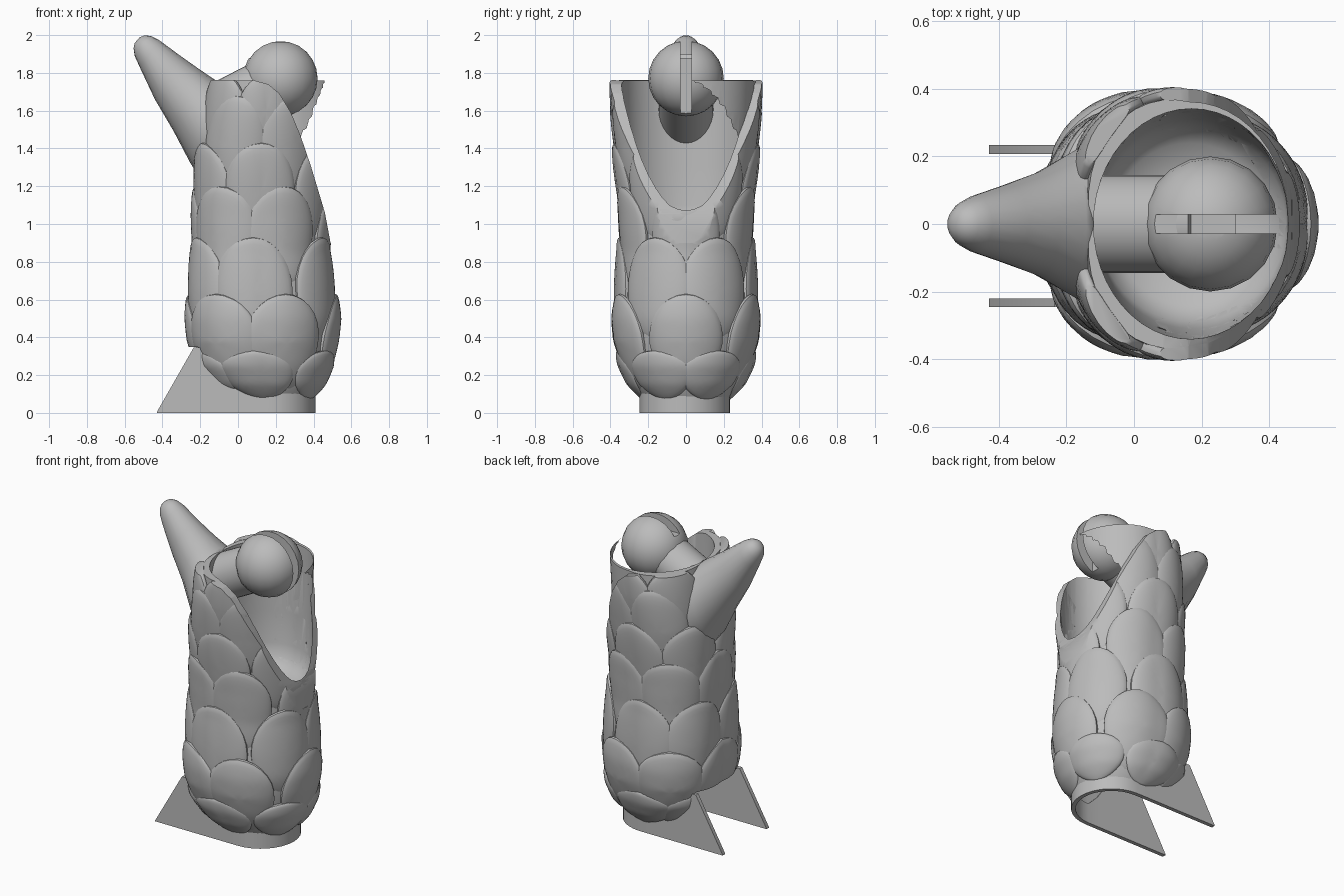
import bpy, bmesh, math
from mathutils import Vector

old = bpy.data.objects.get("Cube")
if old:
    bpy.data.objects.remove(old, do_unlink=True)

grey = bpy.data.materials.new("plain_grey")
grey.use_nodes = True
grey.diffuse_color = (0.5, 0.5, 0.5, 1)
grey.node_tree.nodes["Principled BSDF"].inputs["Base Color"].default_value = (0.5, 0.5, 0.5, 1)


def make(name, bm):
    bmesh.ops.recalc_face_normals(bm, faces=bm.faces)
    me = bpy.data.meshes.new(name)
    bm.to_mesh(me)
    bm.free()
    ob = bpy.data.objects.new(name, me)
    bpy.context.collection.objects.link(ob)
    me.materials.append(grey)
    return ob


def finish(ob, cutters=(), angle=40):
    """Apply cuts, then shade smooth with sharp edges kept."""
    bpy.ops.object.select_all(action='DESELECT')
    bpy.context.view_layer.objects.active = ob
    ob.select_set(True)
    for c in cutters:
        mod = ob.modifiers.new("cut", 'BOOLEAN')
        mod.operation, mod.solver, mod.object = 'DIFFERENCE', 'EXACT', c
        bpy.ops.object.modifier_apply(modifier=mod.name)
    bpy.ops.object.shade_smooth_by_angle(angle=math.radians(angle))


def loft(name, rings):
    """Closed skin through rings of points, capped at both ends."""
    bm = bmesh.new()
    rows = [[bm.verts.new(p) for p in r] for r in rings]
    n = len(rows[0])
    for a, b in zip(rows, rows[1:]):
        for i in range(n):
            j = (i + 1) % n
            bm.faces.new((a[i], a[j], b[j], b[i]))
    bm.faces.new(rows[0])
    bm.faces.new(rows[-1])
    return make(name, bm)


def oval(t, z, cx, rx, ry, square=0.0):
    """Point on an ellipse, optionally squarer on its -x side."""
    k = 1 + square * max(0, -math.cos(t)) * abs(math.sin(t)) * 2
    return (cx + k * rx * math.cos(t), k * ry * math.sin(t), z)


def ring(section, square=0.0, n=48):
    return [oval(math.tau * i / n, *section, square) for i in range(n)]


def prism(name, outline, half):
    """Outline in the xz plane, extruded along y."""
    return loft(name, [[(x, y, z) for x, z in outline] for y in (-half, half)])


# Body sections: z, centre x, half width x, half width y
SQUARE = 0.1
BODY = [(0.08, .17, .235, .23), (0.15, .155, .29, .28), (0.25, .14, .34, .32),
        (0.38, .135, .365, .35), (0.5, .135, .37, .355), (0.65, .13, .358, .342),
        (0.85, .125, .335, .32), (1.05, .13, .333, .32), (1.4, .135, .32, .345),
        (1.6, .15, .305, .358), (1.76, .165, .295, .362)]


def section(z):
    z = min(max(z, BODY[0][0]), BODY[-1][0])
    for a, b in zip(BODY, BODY[1:]):
        if z <= b[0]:
            f = (z - a[0]) / (b[0] - a[0])
            return [p + (q - p) * f for p, q in zip(a[1:], b[1:])]


# Cutters: hollow, sloping mouth, ball slot and the tunnel above the stand
hollow = loft("hollow_cutter", [ring(s) for s in (
    (0.93, .16, .12, .12), (0.96, .165, .23, .24), (1.02, .17, .28, .29),
    (1.1, .172, .288, .31), (1.3, .17, .29, .33), (2.1, .17, .29, .35))])
mouth = prism("mouth_cutter", [(.9, .8), (.49, .9), (.46, 1.06), (.385, 1.31), (.33, 1.47),
                               (.28, 1.59), (.22, 1.69), (.16, 1.74), (.08, 1.762),
                               (-.5, 1.762), (-.5, 2.3), (.9, 2.3)], 1)
slot = prism("slot_cutter", [(.3, 1.4), (.6, 1.4), (.6, 2.2), (.05, 2.2), (.05, 1.88), (.3, 1.88)], .028)
bow = [math.pi * (i / 16 - 0.5) for i in range(17)]
tunnel_plan = [(-.7, -.228)] + [(.17 + .222 * math.cos(t), .222 * math.sin(t) - .006) for t in bow] + [(-.7, .216)]
tunnel = loft("tunnel_cutter", [[(x, y, z) for x, y in tunnel_plan] for z in (-.2, .35)])
cutters = (hollow, mouth, slot, tunnel)
for c in cutters:
    c.hide_render = True

body = loft("body", [ring(s, SQUARE) for s in BODY])
finish(body, (hollow, mouth, tunnel))


def scale(name, angle, spread, low, high, lean, cuts):
    """A puffed oval wrapped on the body, leaning out at its top."""
    bm = bmesh.new()
    bmesh.ops.create_uvsphere(bm, u_segments=28, v_segments=18, radius=1)
    for v in bm.verts:
        u, h, w = v.co
        z = (low + high) / 2 + h * (high - low) / 2
        cx, rx, ry = section(z)
        puff = lean * h + (0.034 * w ** 0.6 if w > 0 else 0.04 * w)
        v.co = oval(math.radians(angle + spread * u), z, cx, rx + puff, ry + puff, SQUARE)
    finish(make(name, bm), cuts)


# Rows of scales: low, high, spread, lean, angles on one side
odd, even = (28, 97, 152), (0, 72, 126, 180)
ROWS = [(.07, .33, 34, .01, odd), (.1, .63, 33, .022, even), (.38, .93, 33, .022, odd),
        (.66, 1.2, 33, .022, even), (.91, 1.43, 32, .022, (28, 92, 150)),
        (1.16, 1.68, 31, .02, (65, 118, 180)), (1.38, 1.8, 28, .015, (44, 90, 138))]
for r, (low, high, spread, lean, angles) in enumerate(ROWS):
    for a in angles:
        for side in ((1,) if a in (0, 180) else (1, -1)):
            scale(f"scale_row{r + 1}_{a}_{'right' if side < 0 else 'left'}", a * side,
                  spread, low, high, lean, (hollow, mouth) if r > 2 else (tunnel,))

# Horn: upper edge point, lower edge point, half width
HORN = [((-.11, 1.755), (-.2, 1.24), .23), ((-.14, 1.775), (-.254, 1.326), .205),
        ((-.22, 1.83), (-.34, 1.49), .155), ((-.31, 1.894), (-.44, 1.66), .118),
        ((-.42, 1.975), (-.52, 1.83), .085), ((-.46, 1.995), (-.547, 1.89), .066),
        ((-.495, 1.999), (-.553, 1.93), .045), ((-.522, 1.987), (-.547, 1.958), .018)]
rings = []
for top, low, w in HORN:
    top, low = Vector(top), Vector(low)
    mid, arm = (top + low) / 2, (top - low) / 2
    turns = [math.tau * i / 20 for i in range(20)]
    points = [(mid + arm * math.cos(t), w * math.sin(t)) for t in turns]
    rings.append([(p.x, y, p.y) for p, y in points])
horn = loft("horn", rings)
finish(horn, (hollow,), 60)

# Neck and slotted ball
centre = Vector((.226, 0, 1.77))
start = Vector((-.19, 0, 1.555))
axis = centre - start
bm = bmesh.new()
bmesh.ops.create_cone(bm, cap_ends=True, segments=32, radius1=.145, radius2=.145, depth=axis.length)
neck = make("neck", bm)
neck.rotation_euler = axis.to_track_quat('Z', 'Y').to_euler()
neck.location = (centre + start) / 2
finish(neck)

bm = bmesh.new()
bmesh.ops.create_uvsphere(bm, u_segments=20, v_segments=12, radius=.2)
bmesh.ops.translate(bm, verts=bm.verts, vec=centre)
finish(make("ball", bm), (slot,))

# U-shaped stand: straight side plates joined by a half ring, running up inside the body
edge = [(-.43, .004), (-.235, .345), (0, .345), (.1, .2)]
path = [(x, -1, 0, h) for x, h in edge]
path += [(.17, math.sin(t), math.cos(t), .13) for t in bow]
path += [(x, 1, 0, h) for x, h in reversed(edge)]
stand = loft("stand", [[(x + c * r, s * r - .006, z)
                        for r, z in ((.24, 0), (.24, h), (.214, h), (.214, 0))]
                       for x, s, c, h in path])
finish(stand, (), 30)

for c in cutters:
    bpy.data.objects.remove(c, do_unlink=True)
